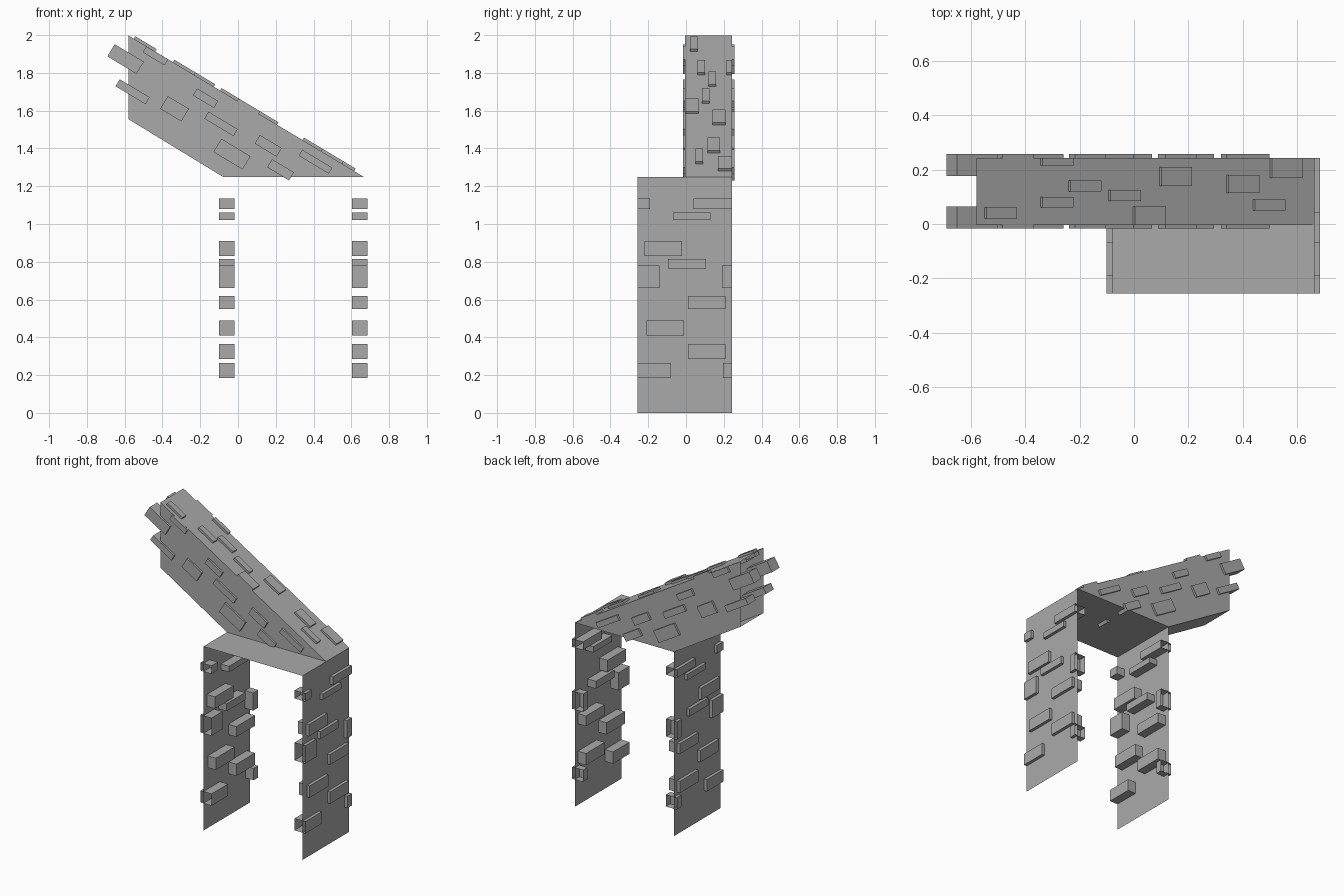
import bpy, bmesh, math
from mathutils import Matrix, Vector

cube = bpy.data.objects.get("Cube")
if cube:
    bpy.data.objects.remove(cube)

stone = bpy.data.materials.new("grey_stone")
stone.use_nodes = True
GREY = (0.4, 0.4, 0.4, 1)
stone.diffuse_color = GREY
stone.node_tree.nodes["Principled BSDF"].inputs["Base Color"].default_value = GREY

# Main dimensions
LEFT, RIGHT, TIP = -0.08, 0.665, -0.58
FRONT, MID, BACK = -0.257, -0.004, 0.243
DECK, PEAK, EAVE = 1.25, 1.998, 1.555
SLOPE = math.atan2(PEAK - DECK, RIGHT - TIP)


def finish(name, bm):
    mesh = bpy.data.meshes.new(name)
    bm.to_mesh(mesh)
    bm.free()
    mesh.materials.append(stone)
    obj = bpy.data.objects.new(name, mesh)
    bpy.context.collection.objects.link(obj)
    return obj


def sheet(name, points):
    bm = bmesh.new()
    bm.faces.new([bm.verts.new(p) for p in points])
    return finish(name, bm)


def brick(bm, centre, size, tilt=0.0, open_ends=False):
    """Add a box; ends lying on the front or back wall edge can stay open."""
    m = (Matrix.Translation(centre) @ Matrix.Rotation(tilt, 4, 'Y')
         @ Matrix.Diagonal((*size, 1)))
    verts = bmesh.ops.create_cube(bm, size=1, matrix=m)["verts"]
    if open_ends:
        faces = {f for v in verts for f in v.link_faces}
        ends = [f for f in faces
                if all(abs(v.co.y - FRONT) < 1e-4 for v in f.verts)
                or all(abs(v.co.y - BACK) < 1e-4 for v in f.verts)]
        bmesh.ops.delete(bm, geom=ends, context='FACES_ONLY')


# Leg sheets and the flat deck between them
def leg(x, flip):
    pts = [(x, FRONT, 0), (x, BACK, 0), (x, BACK, DECK), (x, FRONT, DECK)]
    return pts[::-1] if flip else pts


sheet("left_leg", leg(RIGHT, False))
sheet("right_leg", leg(LEFT, True))
sheet("deck", [(LEFT, FRONT, DECK), (RIGHT, FRONT, DECK),
               (RIGHT, BACK, DECK), (LEFT, BACK, DECK)])

# Sloping beam, open at its high end
outline = [(TIP, EAVE), (LEFT, DECK), (RIGHT, DECK), (TIP, PEAK)]
sheet("beam_front", [(x, MID, z) for x, z in outline])
sheet("beam_back", [(x, BACK, z) for x, z in reversed(outline)])
sheet("beam_top", [(TIP, MID, PEAK), (RIGHT, MID, DECK),
                   (RIGHT, BACK, DECK), (TIP, BACK, PEAK)])
sheet("beam_underside", [(TIP, MID, EAVE), (TIP, BACK, EAVE),
                         (LEFT, BACK, DECK), (LEFT, MID, DECK)])

# Leg bricks: y start, y end, z bottom, z top
LEG_BRICKS = [
    (FRONT, -.19, 1.08, 1.135), (.04, BACK, 1.08, 1.135),
    (-.07, .13, 1.02, 1.06), (-.22, -.02, .83, .91),
    (-.095, .105, .765, .815), (FRONT, -.14, .66, .78),
    (.19, BACK, .66, .78), (.01, .21, .55, .62),
    (-.21, -.01, .41, .49), (.01, .21, .285, .365),
    (FRONT, -.08, .185, .265), (.195, BACK, .185, .265),
]
for name, x in (("left_leg_bricks", RIGHT - .02), ("right_leg_bricks", LEFT + .02)):
    bm = bmesh.new()
    for y0, y1, z0, z1 in LEG_BRICKS:
        brick(bm, (x, (y0 + y1) / 2, (z0 + z1) / 2), (.082, y1 - y0, z1 - z0),
              open_ends=True)
    finish(name, bm)

# Beam side bricks: x, z, length, height
SIDE_BRICKS = [
    (-.595, 1.873, .18, .075), (-.558, 1.70, .185, .043),
    (-.437, 1.89, .135, .037), (-.336, 1.61, .13, .078),
    (-.172, 1.666, .13, .043), (-.09, 1.53, .18, .043),
    (-.032, 1.37, .18, .082), (.16, 1.414, .135, .053),
    (.225, 1.287, .135, .05), (.41, 1.33, .185, .037),
]
for name, y in (("beam_front_bricks", MID + .028), ("beam_back_bricks", BACK - .026)):
    bm = bmesh.new()
    for x, z, length, height in SIDE_BRICKS:
        brick(bm, (x, y, z), (length, .081, height), SLOPE)
    finish(name, bm)

# Beam top bricks: x centre, y start, y end
TOP_BRICKS = [
    (-.495, .02, .06), (-.288, .215, BACK), (-.288, .06, .10), (-.185, .12, .16),
    (-.038, .085, .125), (.053, MID, .065), (.15, .14, .21), (.398, .115, .18),
    (.495, .05, .09), (.558, .17, BACK),
]
bm = bmesh.new()
lift = Vector((math.sin(SLOPE), 0, math.cos(SLOPE))) * -.006
for x, y0, y1 in TOP_BRICKS:
    on_slope = Vector((x, (y0 + y1) / 2, DECK + (RIGHT - x) * math.tan(SLOPE)))
    brick(bm, on_slope + lift, (.132, y1 - y0, .042), SLOPE)
finish("beam_top_bricks", bm)
